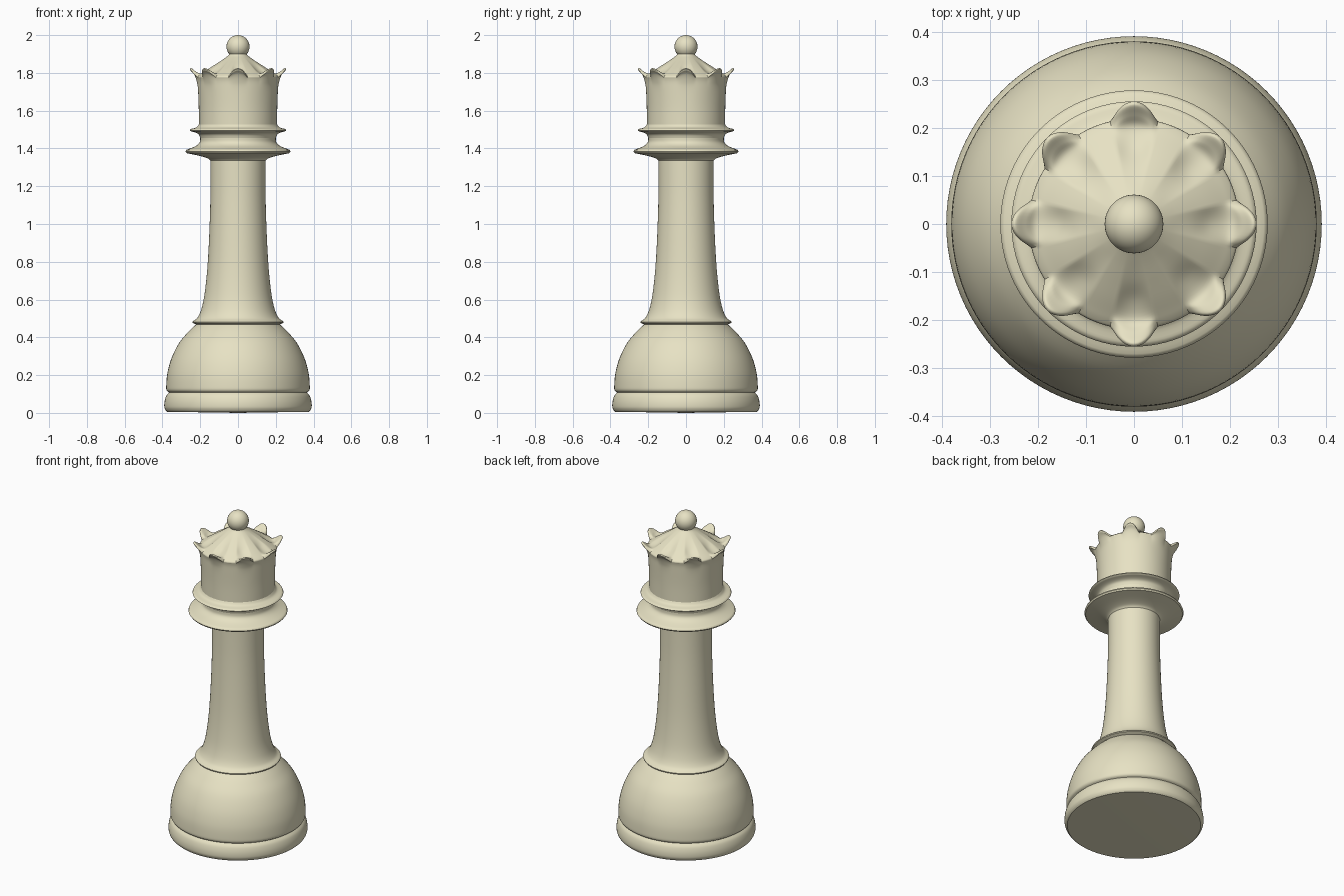
import bpy, math

if "Cube" in bpy.data.objects:
    bpy.data.objects.remove(bpy.data.objects["Cube"])


def spline(pts, steps=5):
    """Catmull-Rom smoothing through a list of equal-length tuples."""
    out = []
    for i in range(len(pts) - 1):
        p0, p1, p2 = pts[max(i - 1, 0)], pts[i], pts[i + 1]
        p3 = pts[min(i + 2, len(pts) - 1)]
        for s in range(steps):
            t = s / steps
            out.append(tuple(
                0.5 * (2 * b + (c - a) * t + (2 * a - 5 * b + 4 * c - d) * t * t
                       + (3 * b - a - 3 * c + d) * t ** 3)
                for a, b, c, d in zip(p0, p1, p2, p3)))
    return out + [pts[-1]]


def lathe(name, rows, seg=96, weight=lambda a: 0.0):
    """Turn rows of (r, z) or (r, z, r_point, z_point); weight blends by angle."""
    verts, faces, rings = [], [], []
    for row in rows:
        r0, z0, r1, z1 = row if len(row) == 4 else row * 2
        if r0 < 1e-6:
            rings.append([len(verts)] * seg)
            verts.append((0, 0, z0))
            continue
        rings.append(list(range(len(verts), len(verts) + seg)))
        for i in range(seg):
            a = 2 * math.pi * i / seg
            w = weight(a)
            r, z = r0 + (r1 - r0) * w, z0 + (z1 - z0) * w
            verts.append((r * math.cos(a), r * math.sin(a), z))
    for lo, hi in zip(rings, rings[1:]):
        for i in range(seg):
            j = (i + 1) % seg
            faces.append(tuple(dict.fromkeys((lo[i], lo[j], hi[j], hi[i]))))
    mesh = bpy.data.meshes.new(name)
    mesh.from_pydata(verts, [], faces)
    mat = bpy.data.materials.get("ivory")
    if not mat:
        mat = bpy.data.materials.new("ivory")
        mat.diffuse_color = (0.80, 0.76, 0.55, 1)
        mat.use_nodes = True
        mat.node_tree.nodes["Principled BSDF"].inputs["Base Color"].default_value = mat.diffuse_color
    mesh.materials.append(mat)
    ob = bpy.data.objects.new(name, mesh)
    bpy.context.collection.objects.link(ob)
    bpy.ops.object.select_all(action='DESELECT')
    ob.select_set(True)
    bpy.context.view_layer.objects.active = ob
    bpy.ops.object.shade_smooth_by_angle(angle=math.radians(40))
    return ob


# Foot ring with flat underside
lathe("foot_ring", [(0, 0), (0.375, 0.006)] + spline(
    [(0.383, 0.013), (0.390, 0.03), (0.389, 0.06), (0.380, 0.09), (0.365, 0.108)]))

# Domed base
lathe("base_dome", spline(
    [(0.365, 0.108), (0.377, 0.118), (0.380, 0.14), (0.374, 0.21), (0.352, 0.29),
     (0.312, 0.37), (0.262, 0.43), (0.222, 0.468)]))

# Stem with a thin ring at its foot
lathe("stem", [(0.222, 0.468), (0.240, 0.476), (0.241, 0.482)] + spline(
    [(0.236, 0.487), (0.214, 0.505), (0.194, 0.55), (0.177, 0.63), (0.162, 0.77),
     (0.152, 0.95), (0.146, 1.15), (0.146, 1.335)], 6))

# Lower and upper collars
lathe("lower_collar", spline(
    [(0.146, 1.335), (0.160, 1.347), (0.200, 1.360), (0.272, 1.375)], 4)
    + [(0.278, 1.383), (0.275, 1.391)] + spline(
    [(0.270, 1.394), (0.225, 1.412), (0.203, 1.432), (0.200, 1.455)], 4))
lathe("upper_collar", spline(
    [(0.200, 1.455), (0.207, 1.473), (0.222, 1.483), (0.248, 1.490)], 4)
    + [(0.255, 1.495), (0.252, 1.501)] + spline(
    [(0.246, 1.504), (0.220, 1.512), (0.207, 1.528)], 4))


# Crown: wall and roof in one surface, pulled out into eight points
def crown_point(a):
    step = math.pi / 4
    d = abs((a + step / 2) % step - step / 2) / math.radians(13)
    return (1 - d * d) ** 1.2 if d < 1 else 0.0


wall = spline([(0.207, 1.528, 0.207, 1.528), (0.208, 1.62, 0.208, 1.62),
               (0.212, 1.715, 0.212, 1.715), (0.214, 1.75, 0.219, 1.757),
               (0.217, 1.768, 0.233, 1.793), (0.219, 1.775, 0.252, 1.813)])
roof = spline([(0.218, 1.780, 0.255, 1.820), (0.215, 1.784, 0.247, 1.825),
               (0.205, 1.792, 0.226, 1.809), (0.190, 1.802, 0.200, 1.793),
               (0.160, 1.822, 0.160, 1.809), (0.120, 1.847, 0.120, 1.842),
               (0.080, 1.872, 0.080, 1.871), (0.052, 1.892, 0.052, 1.892),
               (0.042, 1.908, 0.042, 1.908)])
lathe("crown", wall + roof, 192, crown_point)

# Ball on top
R, C = 0.061, 1.939
lathe("top_ball", [(R * math.sin(math.pi * i / 32), C - R * math.cos(math.pi * i / 32))
                   if 0 < i < 32 else (0, C + (R if i else -R)) for i in range(33)], 64)
